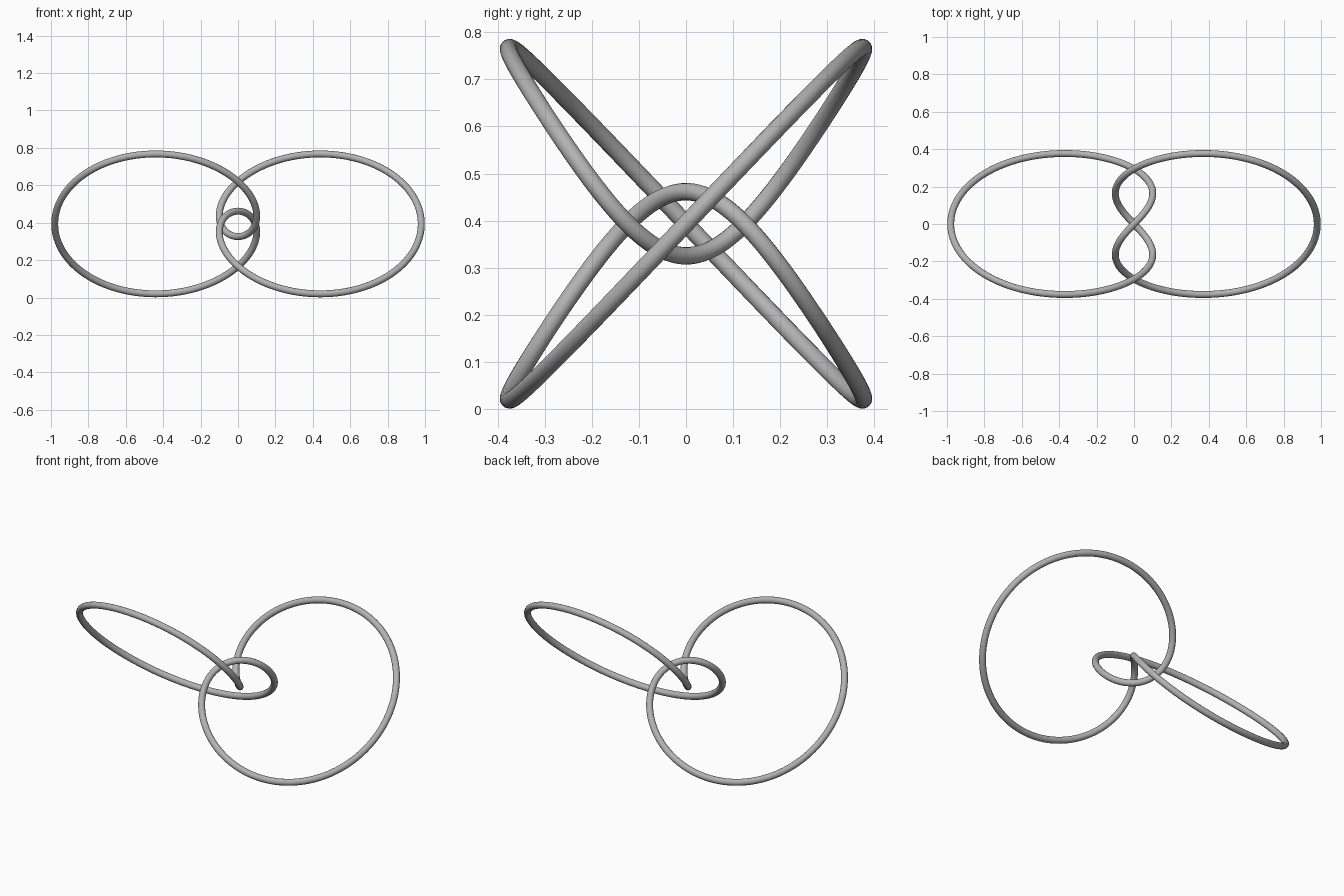
import bpy
from math import sin, cos, tau

TUBE_RADIUS = 0.0185
STEPS = 320
CENTRE_HEIGHT = 0.3935

if "Cube" in bpy.data.objects:
    bpy.data.objects.remove(bpy.data.objects["Cube"], do_unlink=True)


def make_material(name, colour):
    mat = bpy.data.materials.new(name)
    mat.use_nodes = True
    mat.diffuse_color = colour
    mat.node_tree.nodes["Principled BSDF"].inputs["Base Color"].default_value = colour
    return mat


def knot_point(t):
    """Centre line of the closed two-lobed knot, as a short harmonic sum."""
    x = 0.62 * sin(t) - 0.36 * sin(3 * t)
    y = 0.359 * sin(2 * t) - 0.06 * sin(4 * t)
    z = 0.2 * cos(t) - 0.268 * cos(3 * t)
    return x, y, z + CENTRE_HEIGHT


# Closed path with a round cross-section
path = bpy.data.curves.new("knot_tube", "CURVE")
path.dimensions = "3D"
path.bevel_depth = TUBE_RADIUS
path.bevel_resolution = 6
path.twist_mode = "MINIMUM"
spline = path.splines.new("POLY")
spline.points.add(STEPS - 1)
for i, point in enumerate(spline.points):
    point.co = (*knot_point(tau * i / STEPS), 1)
spline.use_cyclic_u = True
path.materials.append(make_material("plain grey", (0.45, 0.45, 0.45, 1)))

# Turn the swept tube into a smooth mesh
knot = bpy.data.objects.new("knot_tube", path)
bpy.context.collection.objects.link(knot)
bpy.ops.object.select_all(action="DESELECT")
knot.select_set(True)
bpy.context.view_layer.objects.active = knot
bpy.ops.object.convert(target="MESH")
bpy.ops.object.shade_smooth()
